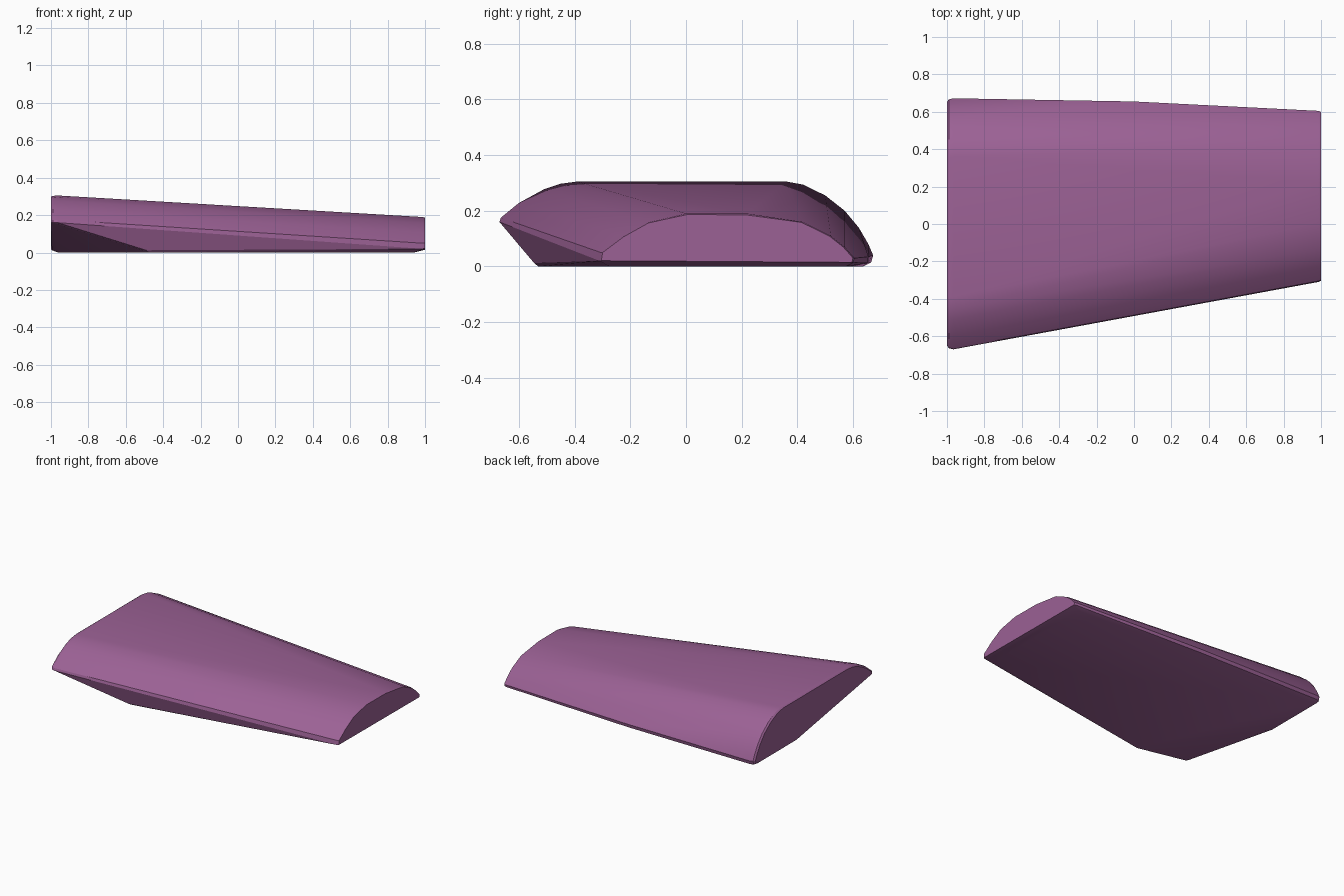
import bpy, bmesh, math

if "Cube" in bpy.data.objects:
    bpy.data.objects.remove(bpy.data.objects["Cube"])

# Cross-sections (y, z) of the tapered wedge
big = [(-0.67, 0.16), (-0.665, 0.175), (-0.60, 0.228), (-0.51, 0.277), (-0.45, 0.297), (-0.39, 0.305),
       (0.36, 0.305), (0.42, 0.294), (0.50, 0.255), (0.57, 0.2), (0.62, 0.14),
       (0.655, 0.08), (0.672, 0.04), (0.665, 0.015)]
small = [(-0.31, 0.02), (-0.305, 0.05), (-0.23, 0.107), (-0.14, 0.158), (0.0, 0.19),
         (0.22, 0.19), (0.42, 0.16), (0.52, 0.11), (0.57, 0.07), (0.605, 0.03), (0.602, 0.014)]


def section(profile, x, inset, cy, cz):
    """Place a profile at x, pulled slightly towards its centre."""
    out = []
    for y, z in profile:
        d = math.hypot(y - cy, z - cz)
        k = 1 - inset / d
        out.append((x, cy + (y - cy) * k, cz + (z - cz) * k))
    return out


pts = []
# wide end with its rounded rim
pts += section(big, -0.965, 0.0, 0.0, 0.15)
pts += section(big, -0.99, 0.006, 0.0, 0.15)
pts += section(big, -1.0, 0.02, 0.0, 0.15)
# narrow end with a finer rim
pts += section(small, 0.985, 0.0, 0.15, 0.08)
pts += section(small, 1.0, 0.006, 0.15, 0.08)
# slight bulge of the back edge
pts += [(0.0, 0.655, 0.035), (0.0, 0.65, 0.012)]
# flat underside, with the front wide corner cut off
pts += [(-0.96, 0.635, 0), (-0.96, 0.17, 0), (-0.47, -0.53, 0), (0.94, -0.275, 0), (0.94, 0.575, 0),
        (-0.995, 0.62, 0.012), (-0.995, 0.19, 0.012), (-0.49, -0.545, 0.012)]

bm = bmesh.new()
for p in pts:
    bm.verts.new(p)
res = bmesh.ops.convex_hull(bm, input=bm.verts)
bmesh.ops.delete(bm, geom=[v for v in bm.verts if not v.link_faces], context='VERTS')
bmesh.ops.dissolve_limit(bm, angle_limit=math.radians(0.5), verts=bm.verts, edges=bm.edges)
bmesh.ops.recalc_face_normals(bm, faces=bm.faces)

mesh = bpy.data.meshes.new("tapered_wedge")
bm.to_mesh(mesh)
bm.free()
obj = bpy.data.objects.new("tapered_wedge", mesh)
bpy.context.collection.objects.link(obj)

mat = bpy.data.materials.new("purple")
mat.diffuse_color = (0.33, 0.12, 0.30, 1)
mat.use_nodes = True
mat.node_tree.nodes["Principled BSDF"].inputs["Base Color"].default_value = mat.diffuse_color
mesh.materials.append(mat)

bpy.context.view_layer.objects.active = obj
obj.select_set(True)
bpy.ops.object.shade_smooth_by_angle(angle=math.radians(20))
